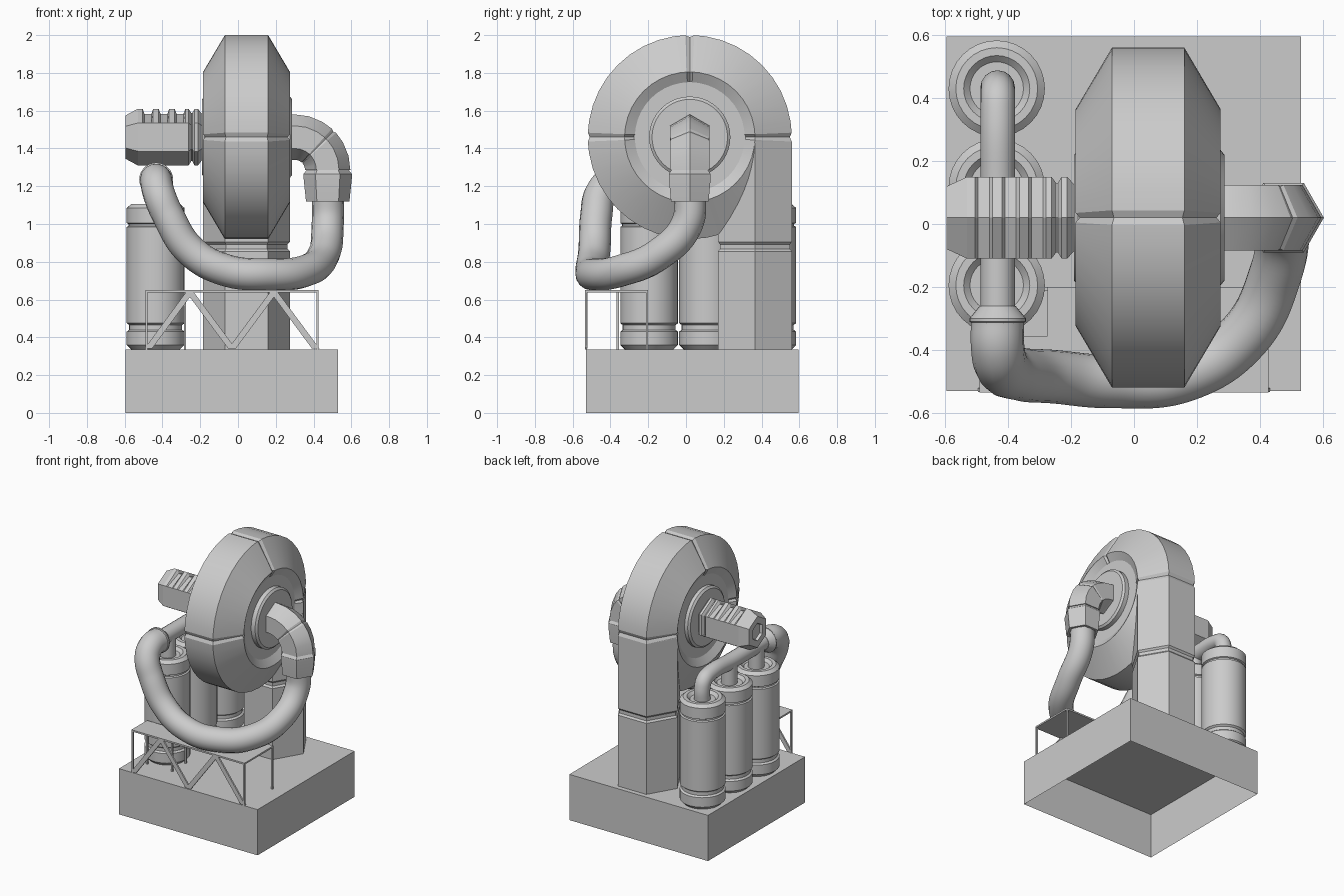
import bpy, bmesh
from math import sin, cos, pi, radians, hypot, atan2
from mathutils import Vector

if "Cube" in bpy.data.objects:
    bpy.data.objects.remove(bpy.data.objects["Cube"])


def finish(name, bm, angle=20):
    bmesh.ops.recalc_face_normals(bm, faces=bm.faces)
    me = bpy.data.meshes.new(name)
    bm.to_mesh(me)
    bm.free()
    ob = bpy.data.objects.new(name, me)
    bpy.context.collection.objects.link(ob)
    bpy.ops.object.select_all(action='DESELECT')
    ob.select_set(True)
    bpy.context.view_layer.objects.active = ob
    bpy.ops.object.shade_smooth_by_angle(angle=radians(angle))
    return ob


def loft(name, sections, closed=False, angle=20):
    """Skin a list of equal-length vertex loops; cap the ends unless closed."""
    bm = bmesh.new()
    loops = [[bm.verts.new(p) for p in s] for s in sections]
    pairs = list(zip(loops, loops[1:] + loops[:1]))
    for a, b in (pairs if closed else pairs[:-1]):
        for i in range(len(a)):
            j = (i + 1) % len(a)
            bm.faces.new((a[i], a[j], b[j], b[i]))
    if not closed:
        bm.faces.new(loops[0])
        bm.faces.new(loops[-1])
    return finish(name, bm, angle)


def lathe(name, profile, origin, axis, n=32, angle=28):
    """Revolve (distance along axis, radius) pairs around x, y or z."""
    secs = []
    for h, r in profile:
        ring = []
        for i in range(n):
            c, s = r * cos(2 * pi * i / n), r * sin(2 * pi * i / n)
            v = {'x': (h, c, s), 'y': (c, h, s), 'z': (c, s, h)}[axis]
            ring.append(Vector(origin) + Vector(v))
        secs.append(ring)
    return loft(name, secs, angle=angle)


def pipe(name, pts, r):
    """Round smooth pipe through points."""
    cu = bpy.data.curves.new(name, 'CURVE')
    cu.dimensions = '3D'
    cu.bevel_depth, cu.bevel_resolution, cu.resolution_u = r, 6, 10
    cu.use_fill_caps = True
    sp = cu.splines.new('BEZIER')
    sp.bezier_points.add(len(pts) - 1)
    for bp, p in zip(sp.bezier_points, pts):
        bp.co = p
        bp.handle_left_type = bp.handle_right_type = 'AUTO'
    ob = bpy.data.objects.new(name, cu)
    bpy.context.collection.objects.link(ob)
    bpy.ops.object.select_all(action='DESELECT')
    ob.select_set(True)
    bpy.context.view_layer.objects.active = ob
    bpy.ops.object.convert(target='MESH')
    bpy.ops.object.shade_smooth_by_angle(angle=radians(40))


def box(name, lo, hi, open_bottom=False):
    bm = bmesh.new()
    bmesh.ops.create_cube(bm, size=1)
    for v in bm.verts:
        v.co = [(a + b) / 2 + c * (b - a) for a, b, c in zip(lo, hi, v.co)]
    if open_bottom:
        low = [f for f in bm.faces if f.normal.z < -0.5]
        bmesh.ops.delete(bm, geom=low, context='FACES_ONLY')
    return finish(name, bm)


# Base plinth, hollow underneath
box("base", (-0.595, -0.53, 0), (0.53, 0.595, 0.335), True)

# Scroll housing: hexagonal section swept round a circle, with grooved seams
CX, CY, CZ, R = 0.045, 0.02, 1.46, 0.345
HEX = [(-0.115, 0.195), (0.115, 0.195), (0.23, 0), (0.115, -0.195), (-0.115, -0.195), (-0.23, 0)]


def ring_section(deg, k):
    a = radians(deg)
    return [(CX + x * k, CY + (R + d * k) * cos(a), CZ + (R + d * k) * sin(a)) for x, d in HEX]


frames = []
for d in range(0, 360, 9):
    if d in (0, 90, 180):
        frames += [(d - 2.5, 1), (d, 0.945), (d + 2.5, 1)]
    else:
        frames.append((d, 1))
loft("scroll_housing", [ring_section(d, k) for d, k in frames], closed=True)

# Vertical duct continuing the scroll to the base
levels = [(0.335, 1), (0.855, 1), (0.868, 0.945), (0.892, 0.945), (0.905, 1), (1.437, 1), (1.46, 0.945)]
loft("scroll_duct", [[(CX + x * k, CY + R + d * k, z) for x, d in HEX] for z, k in levels])

# Side plates and hubs inside the scroll
lathe("scroll_hub", [(-0.19, 0.2), (-0.178, 0.215), (-0.153, 0.215), (-0.153, 0.295),
                     (0.243, 0.295), (0.243, 0.215), (0.275, 0.215), (0.287, 0.2)],
      (0, CY, CZ), 'x', 40)

# Motor: hexagonal body with notched top ridge
prof = [(-0.575, 0.06, 0.06), (-0.595, 0.065, 0.065), (-0.595, 0.115, 0.115), (-0.53, 0.15, 0.15)]
for c in (-0.477, -0.392, -0.307):
    prof += [(c - 0.028, 0.15, 0.15), (c - 0.018, 0.15, 0.122), (c + 0.018, 0.15, 0.122), (c + 0.028, 0.15, 0.15)]
prof += [(-0.262, 0.15, 0.15), (-0.247, 0.127, 0.127), (-0.242, 0.127, 0.127),
         (-0.23, 0.15, 0.15), (-0.212, 0.15, 0.15), (-0.185, 0.115, 0.115), (-0.15, 0.115, 0.115)]
secs = []
for x, r, top in prof:
    rs = [top] + [r] * 5
    secs.append([(x, CY + q * sin(i * pi / 3), CZ + q * cos(i * pi / 3)) for i, q in enumerate(rs)])
loft("motor", secs)


# Hexagonal outlet elbow turning downward
def elbow_section(deg, k, shift=0):
    a, out = radians(deg), []
    for i in range(6):
        u, v = 0.12 * k * cos(i * pi / 3), 0.12 * k * sin(i * pi / 3)
        out.append((0.3 + shift + (0.175 + u) * sin(a), CY + v, 1.285 + (0.175 + u) * cos(a)))
    return out


bend = [(0, 1), (15, 1), (30, 1), (42, 1), (45, 0.95), (48, 1), (60, 1), (75, 1), (90, 1)]
loft("outlet_elbow", [elbow_section(0, 1, -0.05)] + [elbow_section(d, k) for d, k in bend])

# Collar below the elbow
secs = []
for z, r in [(1.285, 0.112), (1.265, 0.128), (1.245, 0.128), (1.12, 0.115), (1.12, 0.095), (1.15, 0.09)]:
    secs.append([(0.475 + r * cos(i * pi / 3), CY + r * sin(i * pi / 3), z) for i in range(6)])
loft("outlet_collar", secs)

# Large looping pipe from collar to header
pipe("loop_pipe", [(0.475, 0.02, 1.2), (0.475, 0.005, 1.0), (0.452, -0.15, 0.835), (0.35, -0.355, 0.75),
                   (0.16, -0.48, 0.733), (-0.07, -0.5, 0.757), (-0.254, -0.485, 0.862),
                   (-0.37, -0.475, 1.045), (-0.42, -0.45, 1.165), (-0.433, -0.39, 1.225),
                   (-0.433, -0.3, 1.235)], 0.085)

# Header pipe and its flared joint
TX, HZ = -0.433, 1.235
lathe("header_flare", [(-0.315, 0.08), (-0.31, 0.09), (-0.30, 0.09), (-0.26, 0.057)], (TX, 0, HZ), 'y', 28)
pipe("header_pipe", [(TX, -0.28, HZ), (TX, 0.1, HZ), (TX, 0.36, HZ), (TX, 0.409, HZ - 0.021),
                     (TX, 0.43, HZ - 0.07), (TX, 0.43, 1.07)], 0.055)

# Row of tanks with necks
tank = [(0.335, 0.128), (0.36, 0.153), (0.43, 0.153), (0.44, 0.14), (0.465, 0.14), (0.475, 0.153),
        (0.985, 0.153), (0.99, 0.143), (1.0, 0.143), (1.005, 0.153), (1.085, 0.153), (1.105, 0.13),
        (1.105, 0.105), (1.085, 0.085)]
for n, y in enumerate((-0.195, 0.117, 0.43)):
    lathe(f"tank_{n + 1}", tank, (TX - 0.003, y, 0), 'z')
    if n < 2:
        lathe(f"tank_neck_{n + 1}", [(1.07, 0.055), (HZ, 0.055)], (TX, y, 0), 'z', 24)

# Front platform: L-shaped plate on thin legs
outline = [(-0.49, -0.535), (0.427, -0.535), (0.427, -0.2), (-0.275, -0.2), (-0.275, -0.355), (-0.49, -0.355)]
loft("platform_plate", [[(x, y, z) for x, y in outline] for z in (0.638, 0.65)])
for n, (x, y) in enumerate(outline):
    cx = x + (0.006 if x == -0.49 else -0.006)
    cy = y + (0.006 if y < -0.5 else -0.006)
    box(f"platform_leg_{n + 1}", (cx - 0.006, cy - 0.006, 0.335), (cx + 0.006, cy + 0.006, 0.64))

# Zigzag braces along the front
xs = [-0.475, -0.255, -0.032, 0.19, 0.412]
for n in range(4):
    za, zb = (0.34, 0.64) if n % 2 == 0 else (0.64, 0.34)
    hx = 0.02
    loft(f"platform_brace_{n + 1}",
         [[(x - hx, -0.533, z), (x + hx, -0.533, z), (x + hx, -0.521, z), (x - hx, -0.521, z)]
          for x, z in ((xs[n], za), (xs[n + 1], zb))])
